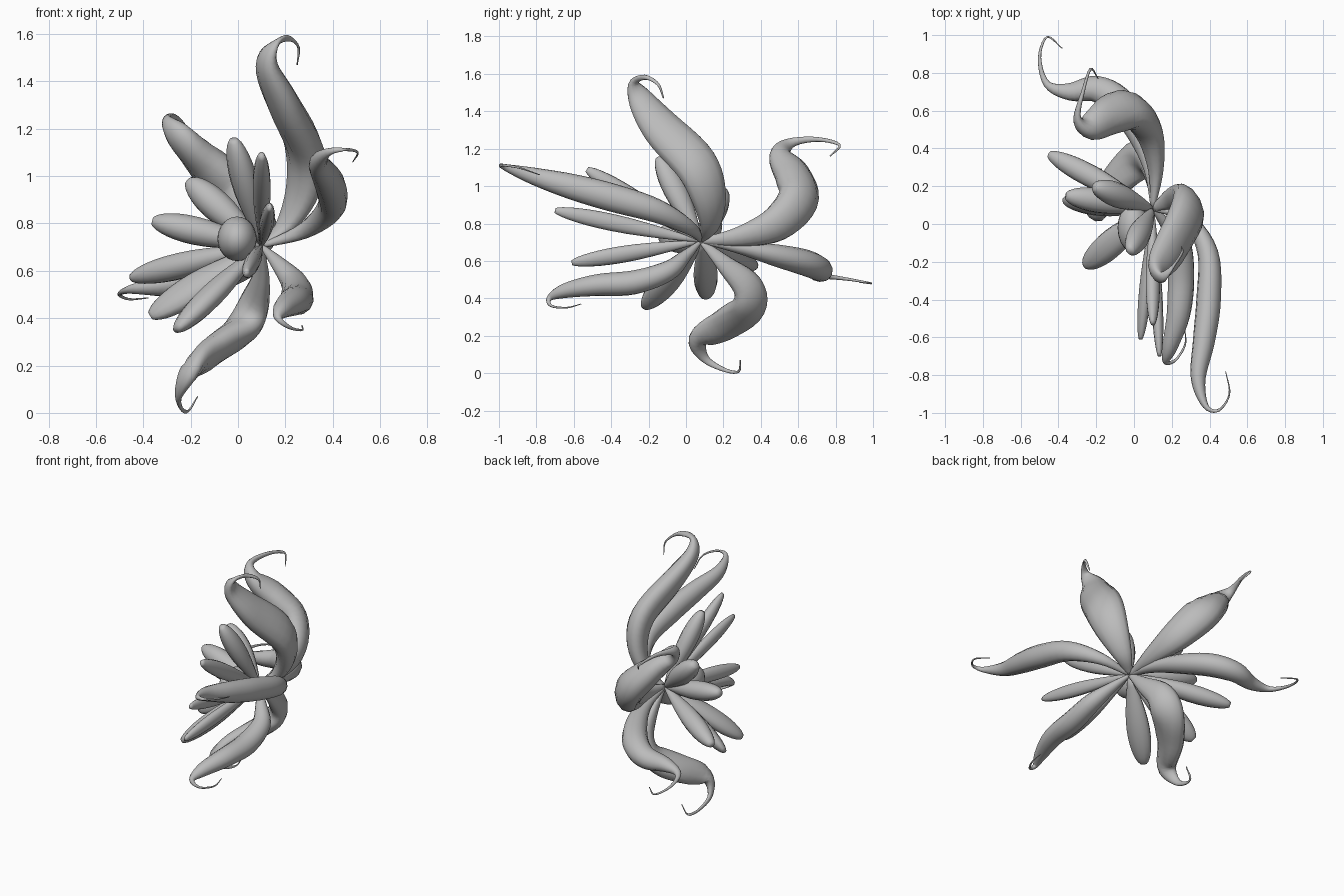
import bpy, bmesh, math
from mathutils import Matrix, Vector

if "Cube" in bpy.data.objects:
    bpy.data.objects.remove(bpy.data.objects["Cube"])

grey = bpy.data.materials.new("soft_grey")
grey.diffuse_color = (0.5, 0.5, 0.5, 1)
grey.use_nodes = True
grey.node_tree.nodes["Principled BSDF"].inputs["Base Color"].default_value = grey.diffuse_color

FACING = Vector((-0.87, -0.48, 0.08)).normalized()   # direction the bloom opens
HEART = Vector((0.10, 0.08, 0.705))                  # where all petals meet
SIDES = 12


def catmull(p0, p1, p2, p3, t):
    return 0.5 * (2 * p1 + (p2 - p0) * t + (2 * p0 - 5 * p1 + 4 * p2 - p3) * t * t
                  + (3 * p1 - p0 - 3 * p2 + p3) * t ** 3)


def resample(values, steps):
    v = [2 * values[0] - values[1]] + list(values) + [2 * values[-1] - values[-2]]
    out = [catmull(*v[i:i + 4], s / steps) for i in range(len(values) - 1) for s in range(steps)]
    return out + [values[-1]]


def finish(name, bm):
    bmesh.ops.recalc_face_normals(bm, faces=bm.faces)
    mesh = bpy.data.meshes.new(name)
    bm.to_mesh(mesh)
    bm.free()
    mesh.materials.append(grey)
    mesh.polygons.foreach_set("use_smooth", [True] * len(mesh.polygons))
    obj = bpy.data.objects.new(name, mesh)
    bpy.context.collection.objects.link(obj)


def petal(name, points, profile, width, thick, steps=4):
    """Sweep a flattened ellipse along a smooth path."""
    path = resample([Vector(p) for p in points], steps)
    scale = resample(profile, steps)
    bm = bmesh.new()
    rings, last = [], None
    for i, c in enumerate(path):
        tangent = (path[min(i + 1, len(path) - 1)] - path[max(i - 1, 0)]).normalized()
        side = tangent.cross(FACING).normalized()
        if last and side.dot(last) < 0:
            side = -side
        last = side
        up = side.cross(tangent)
        r = max(scale[i], 0.02) / 2
        rings.append([bm.verts.new(c + side * (math.cos(a) * width * r) + up * (math.sin(a) * thick * r))
                      for a in (2 * math.pi * k / SIDES for k in range(SIDES))])
    for a, b in zip(rings, rings[1:]):
        for k in range(SIDES):
            n = (k + 1) % SIDES
            bm.faces.new((a[k], a[n], b[n], b[k]))
    bm.faces.new(rings[0])
    bm.faces.new(rings[-1])
    finish(name, bm)


# Long outer petals: swelling body, thin curled tail
CURL = [0.13, 0.48, 0.84, 1.0, 0.9, 0.6, 0.24, 0.11, 0.07, 0.03]


def curled(name, width, thick, *points):
    petal(name, [HEART, *points], CURL, width, thick, 5)


curled("outer_petal_top", 0.25, 0.15,
       (.20, .13, .79), (.275, .12, .95), (.28, .05, 1.12), (.19, -.13, 1.31),
       (.125, -.24, 1.46), (.15, -.28, 1.55), (.21, -.22, 1.582), (.255, -.15, 1.545),
       (.25, -.12, 1.47))
curled("outer_petal_front", 0.15, 0.13,
       (.28, .03, .77), (.39, -.15, .865), (.395, -.40, .94), (.37, -.62, 1.0),
       (.34, -.82, 1.055), (.38, -.965, 1.10), (.45, -.985, 1.112), (.505, -.90, 1.10),
       (.485, -.78, 1.06))
curled("outer_petal_bottom", 0.21, 0.13,
       (.10, .21, .58), (.07, .33, .46), (.01, .33, .35), (-.11, .21, .26),
       (-.20, .07, .18), (-.25, .10, .08), (-.24, .20, .02), (-.21, .28, .008),
       (-.17, .29, .07))
curled("outer_petal_low_front", 0.13, 0.14,
       (.17, 0, .63), (.24, -.10, .545), (.25, -.28, .485), (.235, -.48, .47),
       (.19, -.65, .44), (.17, -.73, .40), (.22, -.72, .36), (.27, -.64, .35),
       (.27, -.56, .37))
curled("outer_petal_high_back", 0.235, 0.175,
       (.115, .29, .73), (.08, .485, .80), (-.015, .60, .93), (-.13, .575, 1.05),
       (-.24, .51, 1.16), (-.30, .56, 1.23), (-.27, .70, 1.25), (-.23, .82, 1.22),
       (-.19, .77, 1.16))
curled("outer_petal_back", 0.14, 0.16,
       (.09, .29, .67), (.03, .48, .63), (-.075, .64, .59), (-.20, .715, .555),
       (-.34, .70, .535), (-.46, .74, .52), (-.50, .88, .50), (-.46, .99, .48),
       (-.38, .93, .485))

# Short inner petals: straight and blunt
SPOTS = [0, 0.25, 0.5, 0.7, 0.85, 0.95, 1]
BLUNT = [0.16, 0.63, 0.96, 1.0, 0.84, 0.58, 0.3]
INNER = [((-.02, -.145, 1.155), .13, .11), ((.10, -.53, 1.09), .10, .075),
         ((-.21, .20, .98), .13, .13), ((-.36, .15, .81), .12, .13),
         ((-.45, .37, .57), .11, .12), ((-.37, .12, .41), .15, .09),
         ((-.26, -.22, .35), .15, .10), ((.135, -.70, .87), .09, .06),
         ((.035, -.61, .59), .09, .065)]
for i, (tip, w, t) in enumerate(INNER):
    petal(f"inner_petal_{i + 1}", [HEART.lerp(Vector(tip), s) for s in SPOTS], BLUNT, w, t, 2)

# Plump bud in the middle
bm = bmesh.new()
bmesh.ops.create_uvsphere(bm, u_segments=20, v_segments=12, radius=1)
bmesh.ops.transform(bm, verts=bm.verts, matrix=Matrix.Translation((-.004, -.02, .735))
                    @ Matrix.Diagonal((.083, .13, .094, 1)))
finish("bud", bm)
